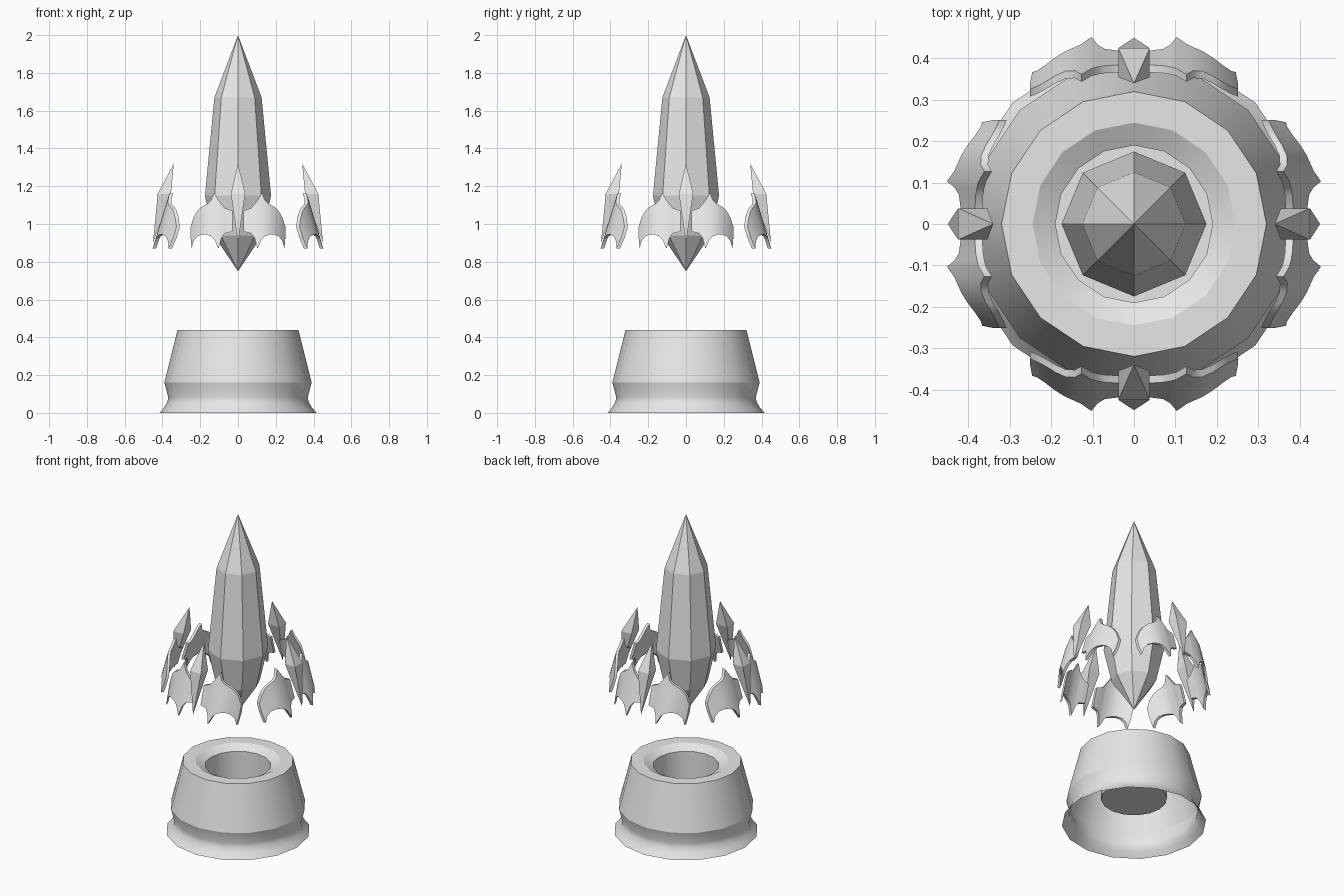
import bpy, bmesh, math
from mathutils import Matrix

if "Cube" in bpy.data.objects:
    bpy.data.objects.remove(bpy.data.objects["Cube"])

grey = bpy.data.materials.new("stone_grey")
grey.diffuse_color = (0.8, 0.8, 0.8, 1)
grey.use_nodes = True
grey.node_tree.nodes["Principled BSDF"].inputs["Base Color"].default_value = grey.diffuse_color


def make_object(name, bm, smooth_angle=None):
    mesh = bpy.data.meshes.new(name)
    bm.to_mesh(mesh)
    bm.free()
    mesh.materials.append(grey)
    obj = bpy.data.objects.new(name, mesh)
    bpy.context.collection.objects.link(obj)
    if smooth_angle:
        bpy.ops.object.select_all(action='DESELECT')
        obj.select_set(True)
        bpy.context.view_layer.objects.active = obj
        bpy.ops.object.shade_smooth_by_angle(angle=math.radians(smooth_angle))
    return obj


def lathe(name, profile, sides, smooth_angle=None):
    """Spin (radius, z) points round z; radius 0 makes a single pole."""
    bm = bmesh.new()
    rings = []
    for r, z in profile:
        n = sides if r else 1
        ring = [bm.verts.new((r * math.cos(math.tau * i / sides),
                              r * math.sin(math.tau * i / sides), z)) for i in range(n)]
        rings.append(ring * (sides // n))
    for a, b in zip(rings, rings[1:]):
        for i in range(sides):
            j = (i + 1) % sides
            bm.faces.new(dict.fromkeys((a[i], a[j], b[j], b[i])))
    return make_object(name, bm, smooth_angle)


# Hollow pedestal with flared skirt and a round well in its top
lathe("pedestal", [(.415, 0), (.39, .03), (.373, .06), (.37, .085), (.39, .16),
                   (.32, .44), (.245, .44), (.19, .41), (.19, .16), (0, .16)], 16, 25)

# Faceted floating crystal
lathe("crystal", [(0, .75), (.128, .94), (.175, 1.15), (.125, 1.67), (0, 2)], 8)

# Wing stations: x, top z, bottom z, outward distance at the lower tips
STATIONS = [(.03, 1.07, .96, .445), (.07, 1.085, .95, .447), (.088, 1.105, .925, .45),
            (.103, 1.125, .87, .452), (.127, 1.165, .92, .45), (.143, 1.125, .935, .447),
            (.165, 1.105, .943, .44), (.19, 1.093, .945, .425), (.215, 1.07, .935, .403),
            (.235, 1.035, .91, .382), (.246, 1.0, .87, .367), (.251, .985, .93, .36)]
THICK, LEAN = .018, .3


def wing(name, side, turn):
    bm = bmesh.new()
    cols = []
    for x, top, bottom, out in STATIONS:
        cols.append([bm.verts.new((side * x, -(out - LEAN * (z - .87) - t), z))
                     for z, t in ((bottom, 0), (top, 0), (top, THICK), (bottom, THICK))])
    for a, b in zip(cols, cols[1:]):
        for i in range(4):
            j = (i + 1) % 4
            bm.faces.new((a[i], a[j], b[j], b[i]))
    bm.faces.new(cols[0])
    bm.faces.new(cols[-1])
    bmesh.ops.recalc_face_normals(bm, faces=bm.faces)
    bm.transform(turn)
    make_object(name, bm, 35)


def spike(name, turn):
    bm = bmesh.new()
    top = bm.verts.new((0, -.34, 1.32))
    low = bm.verts.new((0, -.45, .9))
    ring = [bm.verts.new((x, y, 1.16)) for x, y in
            ((-.038, -.425), (.038, -.425), (.038, -.355), (-.038, -.355))]
    for i in range(4):
        j = (i + 1) % 4
        bm.faces.new((ring[i], ring[j], top))
        bm.faces.new((ring[j], ring[i], low))
    bmesh.ops.recalc_face_normals(bm, faces=bm.faces)
    bm.transform(turn)
    make_object(name, bm)


# Four floating ornaments, each a spike between two curved wings
for k, place in enumerate(("front", "right", "back", "left")):
    turn = Matrix.Rotation(k * math.pi / 2, 4, 'Z')
    spike(place + "_spike", turn)
    wing(place + "_wing_a", -1, turn)
    wing(place + "_wing_b", 1, turn)
